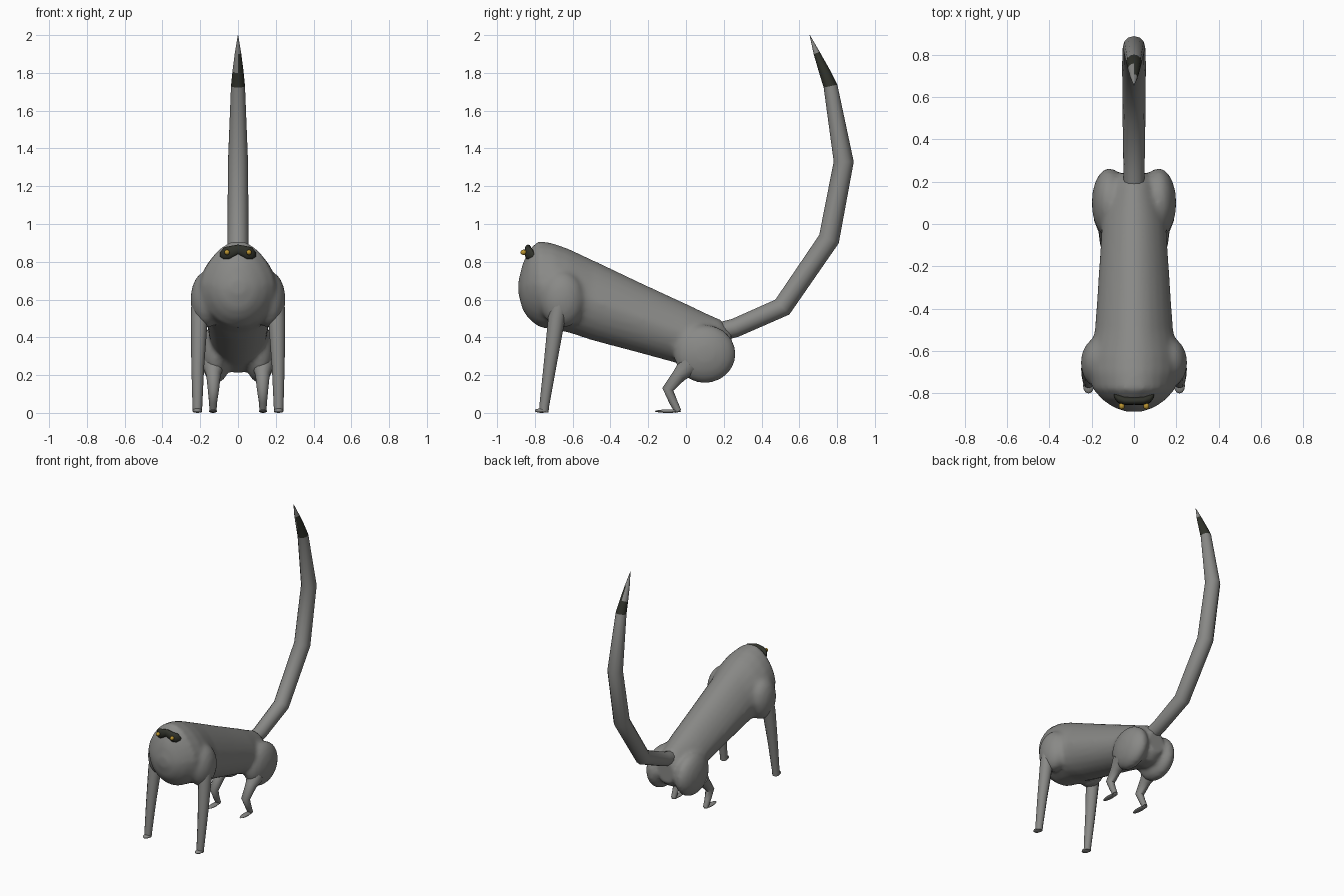
import bpy, bmesh, math
from mathutils import Vector

if "Cube" in bpy.data.objects:
    bpy.data.objects.remove(bpy.data.objects["Cube"])


def material(name, rgb):
    m = bpy.data.materials.new(name)
    m.diffuse_color = (*rgb, 1)
    m.use_nodes = True
    m.node_tree.nodes["Principled BSDF"].inputs["Base Color"].default_value = m.diffuse_color
    return m


GREY = material("grey_fur", (0.25, 0.25, 0.24))
DARK = material("dark_fur", (0.03, 0.032, 0.024))
GOLD = material("gold_eye", (0.5, 0.3, 0.03))


def finish(name, bm, *mats, angle=60):
    bmesh.ops.recalc_face_normals(bm, faces=bm.faces[:])
    me = bpy.data.meshes.new(name)
    bm.to_mesh(me)
    bm.free()
    ob = bpy.data.objects.new(name, me)
    bpy.context.collection.objects.link(ob)
    for m in mats:
        me.materials.append(m)
    bpy.ops.object.select_all(action='DESELECT')
    ob.select_set(True)
    bpy.context.view_layer.objects.active = ob
    bpy.ops.object.shade_smooth_by_angle(angle=math.radians(angle))
    return ob


def bridge(bm, rings):
    """Skin a list of point rings and cap both ends."""
    vs = [[bm.verts.new(p) for p in r] for r in rings]
    n = len(vs[0])
    for a, b in zip(vs, vs[1:]):
        for i in range(n):
            j = (i + 1) % n
            bm.faces.new((a[i], a[j], b[j], b[i]))
    bm.faces.new(vs[0])
    bm.faces.new(vs[-1])


def tube(bm, path, sides=12):
    """Round tube in a plane of constant-ish x; path items are (x, y, z, radius)."""
    pts = [Vector(p[:3]) for p in path]
    rings = []
    for i, p in enumerate(pts):
        t = (pts[min(i + 1, len(pts) - 1)] - pts[max(i - 1, 0)]).normalized()
        u = Vector((1, 0, 0))
        u = (u - t * u.dot(t)).normalized()
        w = t.cross(u)
        r = path[i][3]
        rings.append([p + (u * math.cos(a) + w * math.sin(a)) * r
                      for a in (2 * math.pi * k / sides for k in range(sides))])
    bridge(bm, rings)


def ball(bm, centre, radii, seg=16, rows=10):
    vs = bmesh.ops.create_uvsphere(bm, u_segments=seg, v_segments=rows, radius=1)["verts"]
    bmesh.ops.scale(bm, vec=radii, verts=vs)
    bmesh.ops.translate(bm, vec=centre, verts=vs)


# Torso: egg-shaped sections (y, bottom, top, half width)
SECTIONS = [(-0.887, 0.63, 0.70, 0.04), (-0.865, 0.545, 0.79, 0.10), (-0.83, 0.495, 0.865, 0.15),
            (-0.78, 0.455, 0.912, 0.195), (-0.70, 0.44, 0.897, 0.215), (-0.62, 0.425, 0.868, 0.21),
            (-0.50, 0.385, 0.812, 0.185), (-0.20, 0.305, 0.67, 0.165), (0.0, 0.25, 0.578, 0.152),
            (0.10, 0.21, 0.53, 0.14), (0.18, 0.215, 0.495, 0.12), (0.24, 0.26, 0.44, 0.07)]
bm = bmesh.new()
rings = []
for y, lo, hi, w in SECTIONS:
    ring = []
    for k in range(24):
        a = 2 * math.pi * k / 24
        s = math.sin(a)
        ring.append((w * math.cos(a) * (1 - 0.2 * max(s, 0)), y, (lo + hi) / 2 + (hi - lo) / 2 * s))
    rings.append(ring)
bridge(bm, rings)
# Shoulders and haunches are fused into the torso
for side in (-1, 1):
    ball(bm, (0.165 * side, -0.655, 0.60), (0.087, 0.12, 0.15), 20, 12)
    ball(bm, (0.117 * side, 0.10, 0.312), (0.083, 0.165, 0.155), 20, 12)
torso = finish("torso", bm, GREY)
fuse = torso.modifiers.new("fuse", 'REMESH')
fuse.mode = 'VOXEL'
fuse.voxel_size = 0.015
fuse.use_smooth_shade = True
soften = torso.modifiers.new("soften", 'SMOOTH')
soften.factor = 0.5
soften.iterations = 6

# Legs and paws, one pair at a time
for side, label in ((-1, "left"), (1, "right")):
    bm = bmesh.new()
    tube(bm, [(0.195 * side, -0.66, 0.62, 0.05), (0.205 * side, -0.685, 0.50, 0.045),
              (0.213 * side, -0.72, 0.25, 0.034), (0.215 * side, -0.75, 0.04, 0.026),
              (0.215 * side, -0.752, 0.004, 0.024)])
    ball(bm, (0.215 * side, -0.765, 0.012), (0.026, 0.036, 0.012), 12, 8)
    finish("front_leg_" + label, bm, GREY)

    bm = bmesh.new()
    tube(bm, [(0.13 * side, 0.02, 0.255, 0.06), (0.13 * side, -0.035, 0.20, 0.038),
              (0.13 * side, -0.096, 0.125, 0.030), (0.132 * side, -0.068, 0.06, 0.022),
              (0.132 * side, -0.042, 0.008, 0.018)])
    ball(bm, (0.132 * side, -0.095, 0.009), (0.022, 0.07, 0.009), 12, 8)
    finish("hind_leg_" + label, bm, GREY)

# Tail with a slanted dark band below the pale tip
bm = bmesh.new()
tube(bm, [(0, 0.14, 0.42, 0.05), (0, 0.26, 0.45, 0.05), (0, 0.51, 0.56, 0.054),
          (0, 0.757, 0.92, 0.056), (0, 0.835, 1.33, 0.053), (0, 0.765, 1.73, 0.037),
          (0, 0.732, 1.81, 0.029), (0, 0.692, 1.905, 0.017), (0, 0.655, 2.0, 0.001)])
bm.normal_update()
for f in bm.faces:
    c = f.calc_center_median()
    if 1.73 < c.z < (1.92 if c.x > 0 else 1.81):
        f.material_index = 1
finish("tail", bm, GREY, DARK)

# Dark mask across the face: flattened sections (x, y, z, half depth, half height)
MASK = [(0.095, -0.812, 0.838, 0.008, 0.012), (0.075, -0.826, 0.843, 0.02, 0.033),
        (0.045, -0.835, 0.847, 0.02, 0.036), (0, -0.836, 0.865, 0.018, 0.026)]
MASK += [(-x, *rest) for x, *rest in MASK[-2::-1]]
bm = bmesh.new()
bridge(bm, [[(x, y + d * math.cos(a), z + h * math.sin(a))
             for a in (math.pi * k / 6 for k in range(12))] for x, y, z, d, h in MASK])
finish("face_mask", bm, DARK)

# Eyes
for side, label in ((-1, "left"), (1, "right")):
    bm = bmesh.new()
    ball(bm, (0.058 * side, -0.86, 0.85), (0.014, 0.016, 0.014), 12, 8)
    finish("eye_" + label, bm, GOLD)
